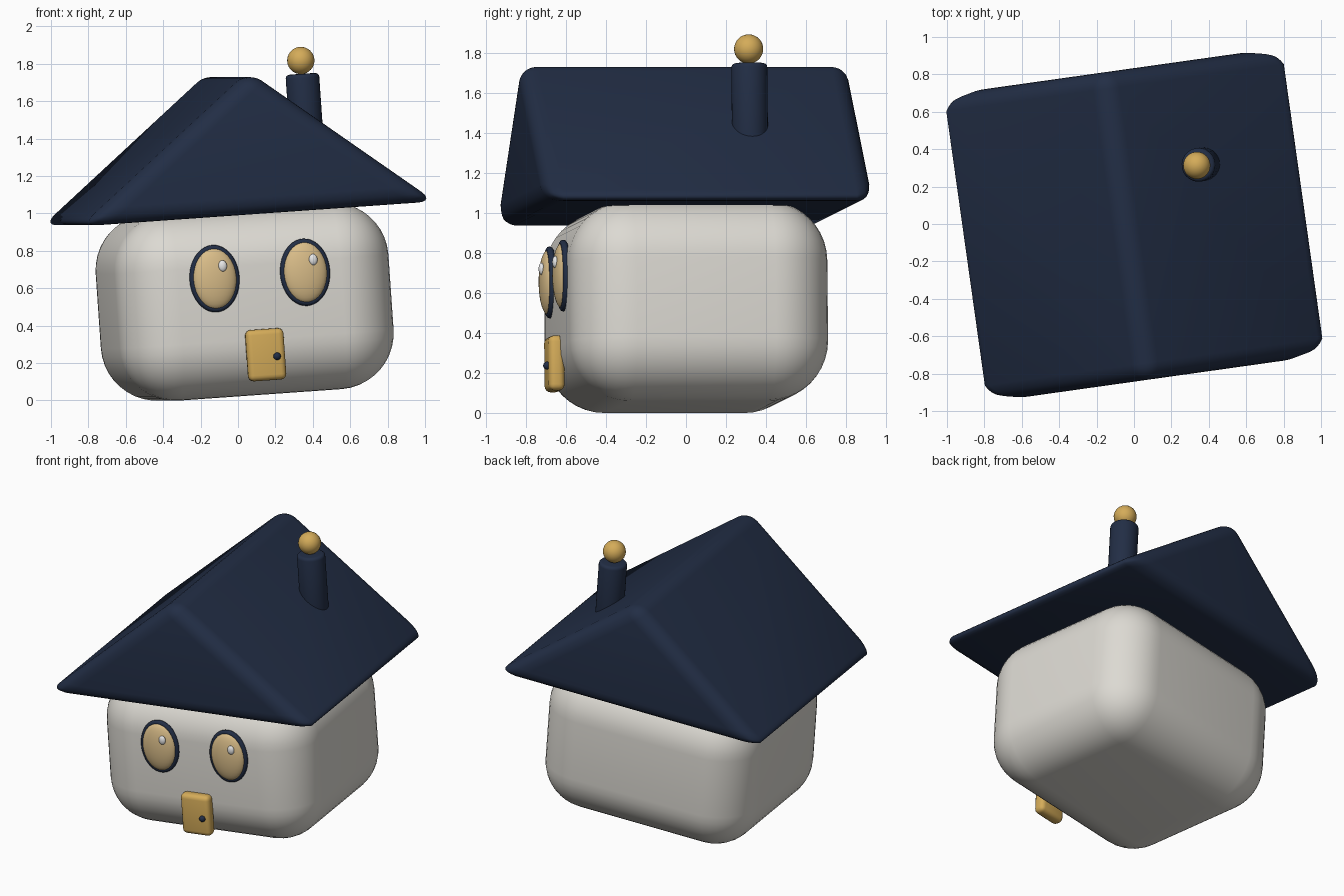
import bpy, bmesh, math
from mathutils import Matrix, Vector

cube = bpy.data.objects.get("Cube")
if cube:
    bpy.data.objects.remove(cube, do_unlink=True)

# The whole house leans a little and is turned a little
LEAN = (Matrix.Translation((0.07, 0.005, 0.03))
        @ Matrix.Rotation(math.radians(8), 4, 'Z')
        @ Matrix.Rotation(math.radians(-4), 4, 'Y'))


def material(name, color):
    mat = bpy.data.materials.new(name)
    mat.use_nodes = True
    mat.diffuse_color = (*color, 1)
    bsdf = next(n for n in mat.node_tree.nodes if n.type == 'BSDF_PRINCIPLED')
    bsdf.inputs["Base Color"].default_value = (*color, 1)
    return mat


NAVY = material("navy", (0.016, 0.027, 0.06))
CREAM = material("cream", (0.72, 0.70, 0.65))
GOLD = material("gold", (0.66, 0.41, 0.10))
GLASS = material("pale gold", (0.70, 0.51, 0.25))
WHITE = material("white", (0.80, 0.80, 0.80))


def finish(name, bm, mat, location, bevel=0, segments=4, angle=40):
    """Turn a bmesh into a leaning, smooth-shaded object."""
    bmesh.ops.recalc_face_normals(bm, faces=bm.faces)
    mesh = bpy.data.meshes.new(name)
    bm.to_mesh(mesh)
    bm.free()
    mesh.materials.append(mat)
    obj = bpy.data.objects.new(name, mesh)
    bpy.context.collection.objects.link(obj)
    obj.matrix_world = LEAN @ Matrix.Translation(location)
    if bevel:
        mod = obj.modifiers.new("rounding", 'BEVEL')
        mod.width = bevel
        mod.segments = segments
        mod.limit_method = 'ANGLE'
        mod.angle_limit = math.radians(30)
    bpy.ops.object.select_all(action='DESELECT')
    obj.select_set(True)
    bpy.context.view_layer.objects.active = obj
    if bevel:
        bpy.ops.object.shade_smooth()
    else:
        bpy.ops.object.shade_smooth_by_angle(angle=math.radians(angle))
    return obj


def box(name, size, mat, location, bevel, segments):
    bm = bmesh.new()
    bmesh.ops.create_cube(bm, size=1)
    bmesh.ops.scale(bm, vec=size, verts=bm.verts)
    finish(name, bm, mat, location, bevel, segments)


def ball(name, radii, mat, location):
    bm = bmesh.new()
    bmesh.ops.create_uvsphere(bm, u_segments=32, v_segments=16, radius=1)
    bmesh.ops.scale(bm, vec=radii, verts=bm.verts)
    finish(name, bm, mat, location)


def oval_ring(name, width, height, thickness, mat, location, steps=40, sides=10):
    bm = bmesh.new()
    rings = []
    for i in range(steps):
        a = math.tau * i / steps
        out = Vector((math.cos(a), 0, math.sin(a)))
        center = Vector((width * out.x, 0, height * out.z))
        ring = []
        for j in range(sides):
            b = math.tau * j / sides
            offset = thickness * (math.cos(b) * out + Vector((0, math.sin(b), 0)))
            ring.append(bm.verts.new(center + offset))
        rings.append(ring)
    for i in range(steps):
        r, s = rings[i], rings[(i + 1) % steps]
        for j in range(sides):
            k = (j + 1) % sides
            bm.faces.new((r[j], s[j], s[k], r[k]))
    finish(name, bm, mat, location, angle=60)


# Walls
box("walls", (1.48, 1.30, 1.0), CREAM, (0, 0, 0.5), 0.3, 10)

# Gable roof: a triangle drawn out along the ridge
bm = bmesh.new()
gable = [bm.verts.new(p) for p in ((-0.96, -0.83, 0), (0.96, -0.83, 0), (0, -0.83, 0.765))]
face = bm.faces.new(gable)
extruded = bmesh.ops.extrude_face_region(bm, geom=[face])["geom"]
bmesh.ops.translate(bm, vec=(0, 1.66, 0),
                    verts=[v for v in extruded if isinstance(v, bmesh.types.BMVert)])
finish("roof", bm, NAVY, (0, 0, 0.97), 0.09, 6)

# Chimney and its finial
bm = bmesh.new()
bmesh.ops.create_cone(bm, cap_ends=True, segments=32, radius1=0.09, radius2=0.09, depth=0.49)
finish("chimney", bm, NAVY, (0.433, 0.27, 1.445), 0.02, 3)
ball("chimney_finial", (0.073, 0.073, 0.073), GOLD, (0.43, 0.268, 1.762))

# Oval windows with frames and glints
for side, x in (("right", -0.245), ("left", 0.245)):
    oval_ring(side + "_window_frame", 0.117, 0.162, 0.018, NAVY, (x, -0.652, 0.64))
    ball(side + "_window_glass", (0.118, 0.045, 0.163), GLASS, (x, -0.66, 0.64))
    ball(side + "_window_glint", (0.023, 0.015, 0.03), WHITE, (x + 0.042, -0.698, 0.705))

# Door and knob
box("door", (0.205, 0.08, 0.275), GOLD, (0, -0.667, 0.215), 0.03, 4)
ball("door_knob", (0.02, 0.02, 0.02), NAVY, (0.055, -0.711, 0.203))
